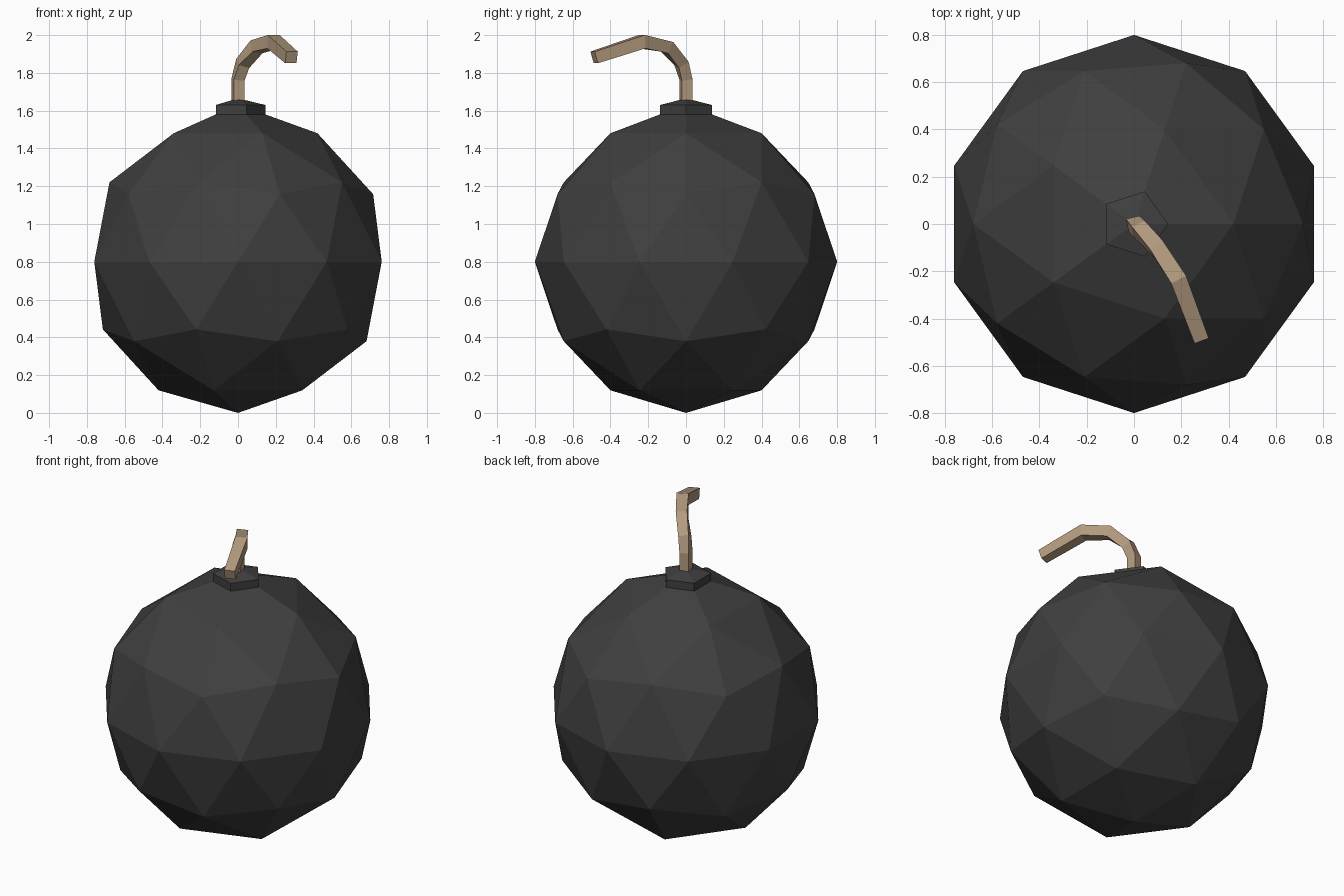
import bpy, bmesh, math
from mathutils import Vector

if "Cube" in bpy.data.objects:
    bpy.data.objects.remove(bpy.data.objects["Cube"])


def material(name, rgb):
    m = bpy.data.materials.new(name)
    m.diffuse_color = (*rgb, 1)
    m.use_nodes = True
    m.node_tree.nodes["Principled BSDF"].inputs["Base Color"].default_value = m.diffuse_color
    return m


def finish(bm, name, mat):
    bmesh.ops.recalc_face_normals(bm, faces=bm.faces)
    me = bpy.data.meshes.new(name)
    bm.to_mesh(me)
    bm.free()
    me.materials.append(mat)
    ob = bpy.data.objects.new(name, me)
    bpy.context.collection.objects.link(ob)
    return ob


def bridge(bm, a, b):
    n = len(a)
    return [bm.faces.new((a[i], a[(i + 1) % n], b[(i + 1) % n], b[i])) for i in range(n)]


iron = material("dark iron", (0.05, 0.05, 0.05))
cord = material("tan cord", (0.45, 0.325, 0.21))

# Faceted ball, with the five top faces drawn up into a pentagonal collar
bm = bmesh.new()
bmesh.ops.create_icosphere(bm, subdivisions=2, radius=0.8)
bmesh.ops.translate(bm, verts=bm.verts, vec=(0, 0, 0.8))
top = max(bm.verts, key=lambda v: v.co.z)
ring = [e.other_vert(top) for e in top.link_edges]
ring.sort(key=lambda v: math.atan2(v.co.y, v.co.x) % (2 * math.pi - 0.01))
bm.verts.remove(top)
for z in (1.58, 1.63):
    new = [bm.verts.new((*(v.co.xy.normalized() * 0.145), z)) for v in ring]
    bridge(bm, ring, new)
    ring = new
apex = bm.verts.new((0, 0, 1.665))
for i in range(5):
    bm.faces.new((ring[i], ring[(i + 1) % 5], apex))
finish(bm, "bomb_body", iron)

# Square fuse swept along a bent path: x, y, z, side, heading angle
path = [(0, 0, 1.62, 0.056, 12), (0, 0, 1.765, 0.058, 12),
        (0.025, -0.024, 1.85, 0.062, 15), (0.098, -0.10, 1.938, 0.066, 20),
        (0.188, -0.233, 1.965, 0.071, 22), (0.283, -0.486, 1.882, 0.064, 22)]
pts = [Vector(p[:3]) for p in path]
bm = bmesh.new()
rings = []
for i, (p, (*_, side, ang)) in enumerate(zip(pts, path)):
    before = (p - pts[i - 1]).normalized() if i else Vector()
    after = (pts[i + 1] - p).normalized() if i < len(pts) - 1 else Vector()
    t = (before + after).normalized()
    a = math.radians(ang)
    right = Vector((math.cos(a), math.sin(a), 0))
    right = (right - t * right.dot(t)).normalized()
    up = t.cross(right)
    h = side / 2
    rings.append([bm.verts.new(p + right * h * sx + up * h * sy)
                  for sx, sy in ((-1, -1), (1, -1), (1, 1), (-1, 1))])
for a, b in zip(rings, rings[1:]):
    bridge(bm, a, b)
bm.faces.new(rings[0])
bm.faces.new(rings[-1])
finish(bm, "fuse", cord)
